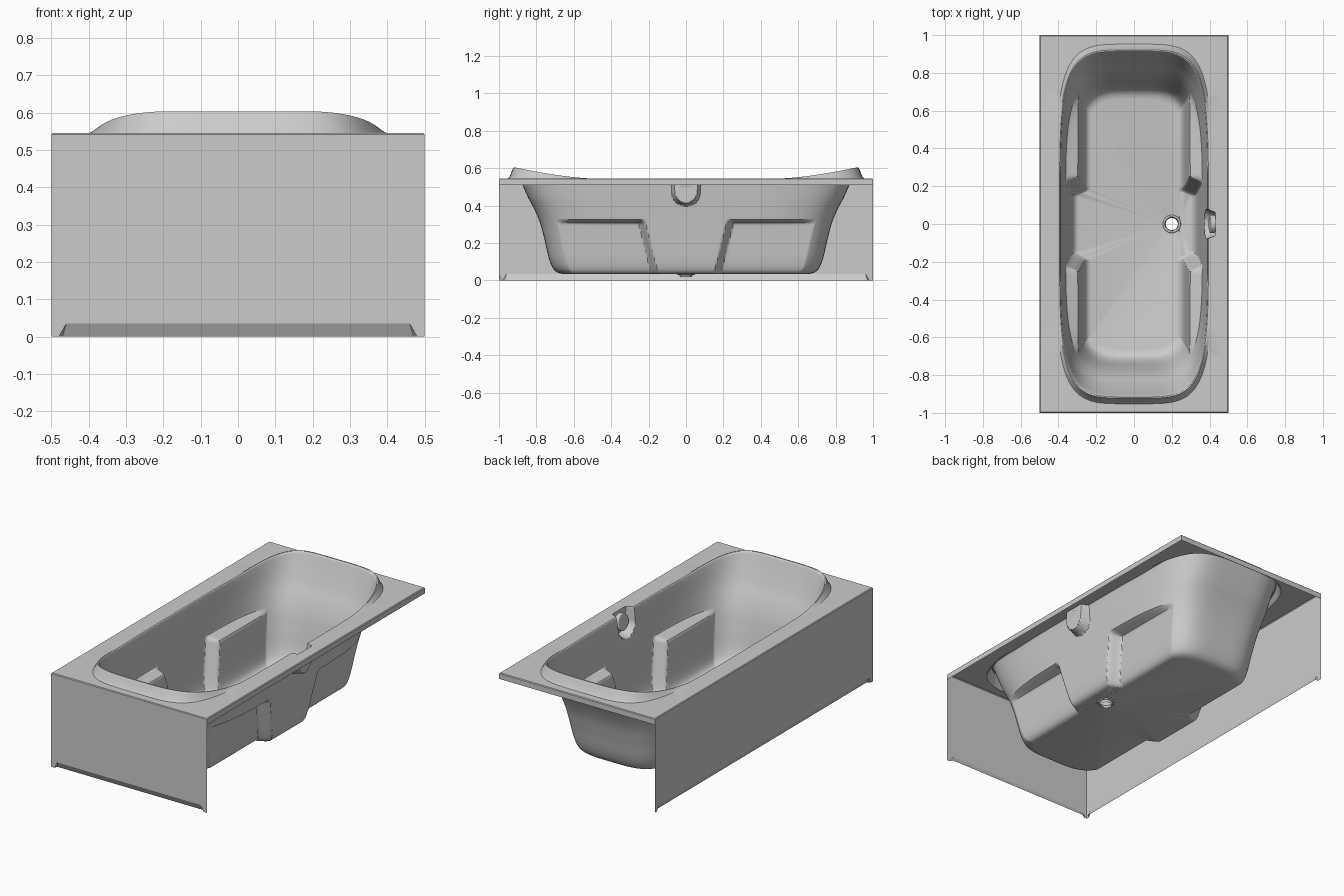
import bpy, bmesh, math

if "Cube" in bpy.data.objects:
    bpy.data.objects.remove(bpy.data.objects["Cube"])

N = 640            # points around each loft ring (multiple of 8 keeps square corners)
RIM = 0.545


def smooth(t):
    t = max(0.0, min(1.0, t))
    return t * t * (3 - 2 * t)


def lerp(a, b, t):
    return a + (b - a) * t


def finish(ob, angle=30):
    bpy.ops.object.select_all(action='DESELECT')
    ob.select_set(True)
    bpy.context.view_layer.objects.active = ob
    bpy.ops.object.shade_smooth_by_angle(angle=math.radians(angle))


def make_object(name, verts, faces):
    me = bpy.data.meshes.new(name)
    me.from_pydata(verts, [], faces)
    me.update()
    ob = bpy.data.objects.new(name, me)
    bpy.context.collection.objects.link(ob)
    return ob


def ring(a, b, n, z, cx=0.0):
    """Superellipse ring; n=None gives a rectangle."""
    pts = []
    for i in range(N):
        t = 2 * math.pi * i / N
        c, s = math.cos(t), math.sin(t)
        m = max(abs(c), abs(s)) if n is None else (abs(c) ** n + abs(s) ** n) ** (1 / n)
        pts.append([cx + a * c / m, b * s / m, z])
    return pts


def raise_ends(pts, k):
    """Headrest lips swell upward towards both ends."""
    for p in pts:
        t = max(0.0, min(1.0, (abs(p[1]) - 0.5) / 0.41))
        p[2] += 0.058 * k * t ** 1.5
    return pts


def pocket(pts):
    """Overflow pocket pushed outward in the right wall."""
    for p in pts:
        if p[0] > 0:
            d = math.hypot(p[1], min(0.0, p[2] - 0.475))
            p[0] = lerp(p[0], max(p[0], 0.432), 1 - smooth((d - 0.060) / 0.018))
    return pts


def armrests(pts, a, z):
    """Four armrest ledges stepping the side walls inward."""
    k = 1 - smooth((z - 0.302) / 0.026)
    y0 = 0.165 + (z - 0.035) * 0.25
    for p in pts:
        m = k * smooth((abs(p[1]) - y0 + 0.02) / 0.045)
        x = lerp(abs(p[0]), min(abs(p[0]), a - 0.066), m)
        p[0] = math.copysign(x, p[0])
    return pts


# Basin wall profile: half width, half length, height
PROFILE = [(.390, .910, .541), (.385, .893, .51), (.375, .832, .42), (.362, .785, .32),
           (.350, .757, .22), (.338, .734, .12), (.326, .712, .066), (.312, .688, .043),
           (.295, .662, .035)]


def sample(u):
    i = min(int(u), len(PROFILE) - 2)
    t = u - i
    q = [PROFILE[max(0, min(len(PROFILE) - 1, i + k))] for k in (-1, 0, 1, 2)]
    return [0.5 * (2 * q1 + (q2 - q0) * t + (2 * q0 - 5 * q1 + 4 * q2 - q3) * t * t
                   + (3 * q1 - q0 - 3 * q2 + q3) * t ** 3) for q0, q1, q2, q3 in zip(*q)]


# Deck edge and raised rim rings
rings = [ring(.5, 1, None, .51), ring(.5, 1, None, .541), ring(.496, .996, None, RIM)]
for a, b, k in ((.412, .952, 0), (.408, .942, .2), (.402, .930, .75), (.398, .922, 1),
                (.394, .915, 1)):
    rings.append(pocket(raise_ends(ring(a, b, 4.5, RIM), k)))

# Basin wall rings
steps = [3, 14, 16, 14, 5, 5, 4, 3]
params = [i + j / s for i, s in enumerate(steps) for j in range(s)] + [len(steps)]
for u in params:
    a, b, z = sample(u)
    pts = ring(a, b, 4.0 + 0.5 * smooth(z / 0.5), z)
    pts = armrests(pts, a, z)
    rings.append(pocket(raise_ends(pts, smooth((z - 0.42) / 0.12))))

# Floor running to the drain hole
for r, z in ((.046, .034), (.036, .032), (.032, .018)):
    rings.append(ring(r, r, 2, z, 0.2))

verts = [tuple(p) for r in rings for p in r]
faces = [(k * N + i, k * N + (i + 1) % N, (k + 1) * N + (i + 1) % N, (k + 1) * N + i)
         for k in range(len(rings) - 1) for i in range(N)]
finish(make_object("tub_shell", verts, faces))


# Skirt panels with a recessed toe strip between two corner feet
def skirt(name, half, place):
    h, d = 0.035, 0.018
    flat = [(-half, 0, 0), (-half + .02, 0, 0), (-half + .04, 0, h), (half - .04, 0, h),
            (half - .02, 0, 0), (half, 0, 0), (half, 0, .51), (-half, 0, .51),
            (-half + .03, d, 0), (half - .03, d, 0)]
    f = [(0, 1, 2, 7), (2, 3, 6, 7), (3, 4, 5, 6), (2, 8, 9, 3), (1, 8, 2), (4, 3, 9)]
    finish(make_object(name, [place(*p) for p in flat], f), 10)


skirt("front_skirt", 0.5, lambda u, d, z: (u, -1 + d, z))
skirt("left_skirt", 1.0, lambda u, d, z: (-0.5 + d, -u, z))

# Drain ring
bpy.ops.mesh.primitive_torus_add(major_radius=.042, minor_radius=.006, major_segments=48,
                                 minor_segments=10, location=(.2, 0, .035))
drain = bpy.context.object
drain.name = "drain_ring"
finish(drain, 60)

# Overflow cover disc sitting in the pocket
bpy.ops.mesh.primitive_cylinder_add(vertices=48, radius=.048, depth=.028,
                                    location=(.415, 0, .482),
                                    rotation=(0, math.radians(-80), 0))
cover = bpy.context.object
cover.name = "overflow_cover"
bev = cover.modifiers.new("edge", 'BEVEL')
bev.width = .006
bev.segments = 3
finish(cover, 40)
